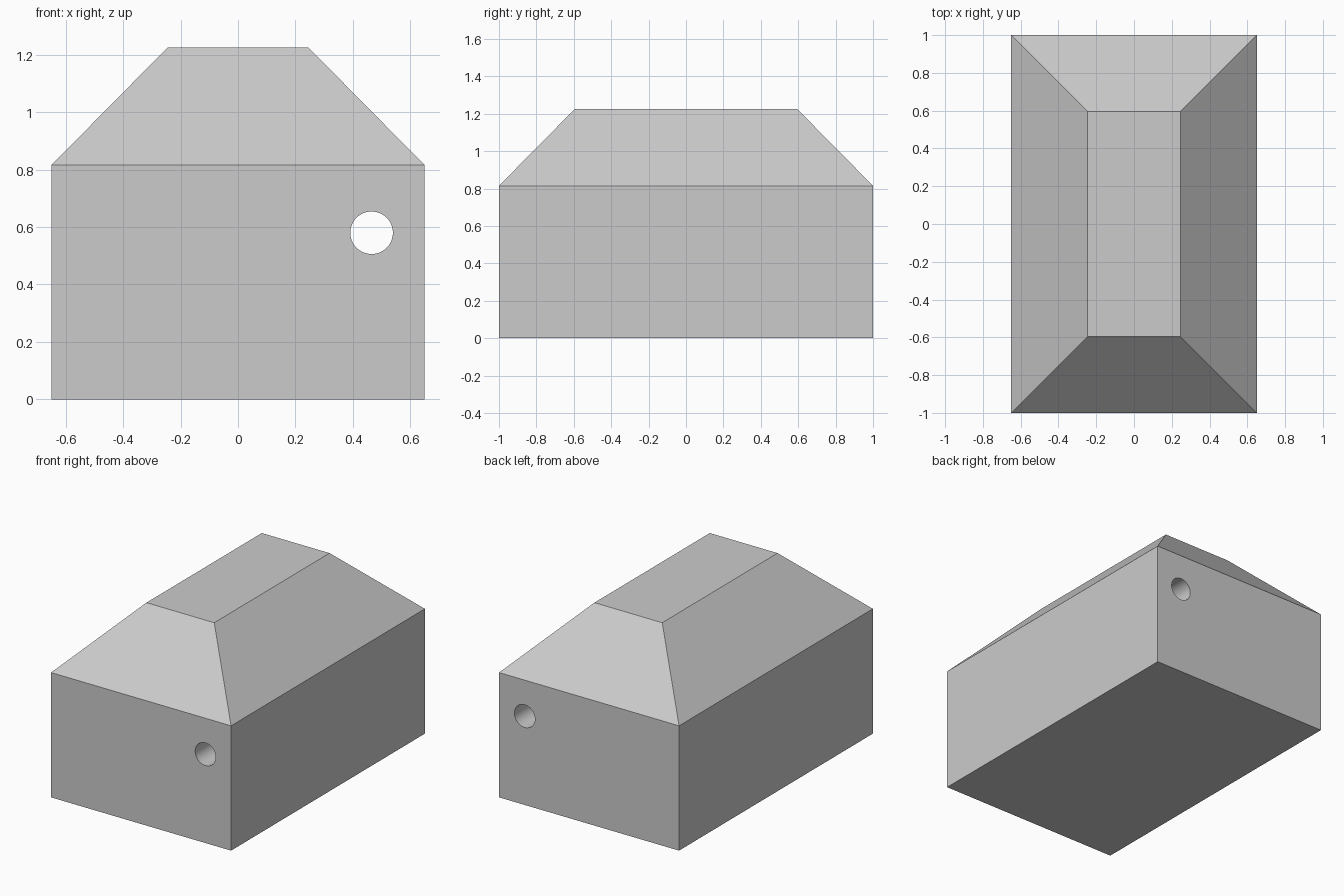
import bpy
import bmesh
import math

default = bpy.data.objects.get("Cube")
if default:
    bpy.data.objects.remove(default, do_unlink=True)

HALF_X, HALF_Y, WALL_TOP = 0.65, 1.0, 0.815
SLOPE_RUN, SLOPE_RISE = 0.405, 0.41

grey = bpy.data.materials.new("plain grey")
grey.use_nodes = True
colour = (0.6, 0.6, 0.6, 1)
grey.diffuse_color = colour
grey.node_tree.nodes["Principled BSDF"].inputs["Base Color"].default_value = colour

# Block with a sloped top: extrude a rectangle up, then inwards
bm = bmesh.new()


def ring(half_x, half_y, z):
    return [bm.verts.new((sx * half_x, sy * half_y, z))
            for sx, sy in ((-1, -1), (1, -1), (1, 1), (-1, 1))]


rings = [ring(HALF_X, HALF_Y, 0), ring(HALF_X, HALF_Y, WALL_TOP),
         ring(HALF_X - SLOPE_RUN, HALF_Y - SLOPE_RUN, WALL_TOP + SLOPE_RISE)]
for low, high in zip(rings, rings[1:]):
    for i in range(4):
        j = (i + 1) % 4
        bm.faces.new((low[i], low[j], high[j], high[i]))
bm.faces.new(rings[0][::-1])
bm.faces.new(rings[-1])
bmesh.ops.recalc_face_normals(bm, faces=bm.faces)
mesh = bpy.data.meshes.new("block_body")
bm.to_mesh(mesh)
bm.free()
mesh.materials.append(grey)
body = bpy.data.objects.new("block_body", mesh)
bpy.context.collection.objects.link(body)

# Round hole running the full length
bpy.ops.mesh.primitive_cylinder_add(vertices=64, radius=0.074, depth=2.4,
                                    location=(0.465, 0, 0.58),
                                    rotation=(math.pi / 2, 0, 0))
cutter = bpy.context.object
cutter.name = "hole_cutter"
cutter.data.materials.append(grey)
cutter.hide_render = True

bpy.ops.object.select_all(action="DESELECT")
body.select_set(True)
bpy.context.view_layer.objects.active = body
cut = body.modifiers.new("hole", "BOOLEAN")
cut.operation = "DIFFERENCE"
cut.solver = "EXACT"
cut.object = cutter
bpy.ops.object.modifier_apply(modifier=cut.name)
bpy.data.objects.remove(cutter, do_unlink=True)

# Smooth hole wall, crisp block edges
bpy.ops.object.shade_smooth_by_angle(angle=math.radians(30))
